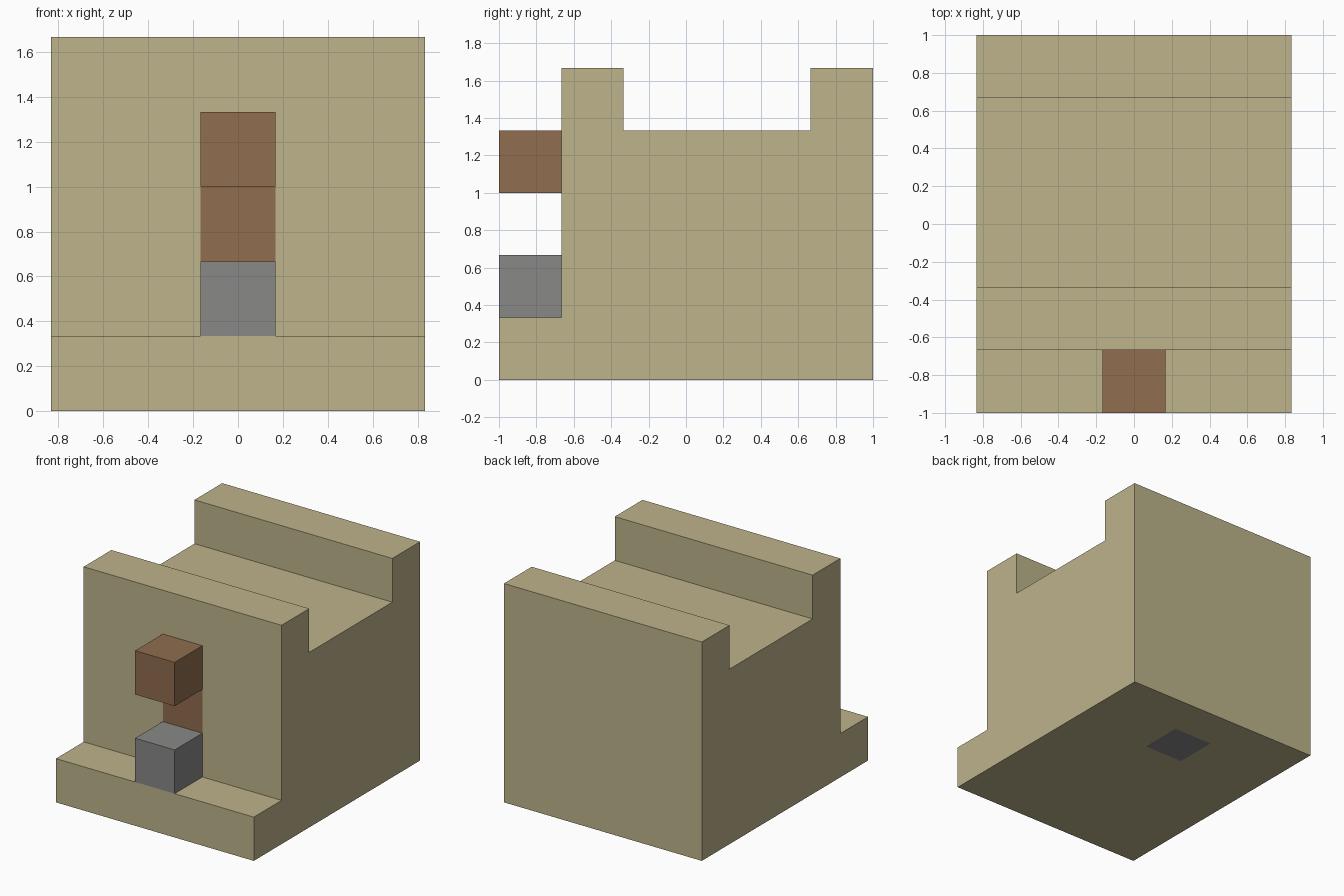
import bpy
import bmesh
from mathutils import Vector

cube = bpy.data.objects.get("Cube")
if cube:
    bpy.data.objects.remove(cube, do_unlink=True)

U = 1 / 3  # size of one building block


def make_material(name, color):
    mat = bpy.data.materials.new(name)
    mat.use_nodes = True
    mat.diffuse_color = (*color, 1)
    bsdf = mat.node_tree.nodes["Principled BSDF"]
    bsdf.inputs["Base Color"].default_value = (*color, 1)
    bsdf.inputs["Roughness"].default_value = 0.9
    return mat


tan = make_material("sand tan", (0.508, 0.451, 0.258))
brown = make_material("wood brown", (0.278, 0.153, 0.078))
grey = make_material("stone grey", (0.246, 0.246, 0.242))


def add_object(name, bm, materials):
    bmesh.ops.recalc_face_normals(bm, faces=bm.faces)
    mesh = bpy.data.meshes.new(name)
    bm.to_mesh(mesh)
    bm.free()
    for mat in materials:
        mesh.materials.append(mat)
    obj = bpy.data.objects.new(name, mesh)
    bpy.context.collection.objects.link(obj)
    return obj


def add_block(name, center, mat):
    bm = bmesh.new()
    bmesh.ops.create_cube(bm, size=U)
    bmesh.ops.translate(bm, verts=bm.verts, vec=Vector(center) * U)
    add_object(name, bm, [mat])


def paint_panel(bm, normal, level, low, high, index):
    """Cut a flush panel into the flat face at a level, and colour it."""
    normal = Vector(normal)

    def on_plane(face):
        return (face.normal.dot(normal) > 0.99 and
                abs(face.calc_center_median().dot(normal) - level * U) < 0.01)

    for axis in range(3):
        if low[axis] == high[axis]:
            continue
        for point in (low, high):
            direction = Vector((0, 0, 0))
            direction[axis] = 1
            faces = [f for f in bm.faces if on_plane(f)]
            edges = {e for f in faces for e in f.edges}
            verts = {v for f in faces for v in f.verts}
            bmesh.ops.bisect_plane(bm, geom=faces + list(edges) + list(verts),
                                   plane_co=Vector(point) * U, plane_no=direction)
    bm.normal_update()
    for face in bm.faces:
        center = face.calc_center_median() / U
        if on_plane(face) and all(a - 0.01 <= c <= b + 0.01
                                  for a, c, b in zip(low, center, high)):
            face.material_index = index


# Body: side profile with front step and roof channel, extruded across x
profile = [(-3, 0), (3, 0), (3, 5), (2, 5), (2, 4),
           (-1, 4), (-1, 5), (-2, 5), (-2, 1), (-3, 1)]
bm = bmesh.new()
side = bm.faces.new([bm.verts.new((-2.5 * U, y * U, z * U)) for y, z in profile])
extruded = bmesh.ops.extrude_face_region(bm, geom=[side], use_keep_orig=True)
moved = [v for v in extruded["geom"] if isinstance(v, bmesh.types.BMVert)]
bmesh.ops.translate(bm, verts=moved, vec=(5 * U, 0, 0))
bmesh.ops.recalc_face_normals(bm, faces=bm.faces)
bm.normal_update()

# Flush brown panel on the front wall and flush grey panel underneath
paint_panel(bm, (0, -1, 0), 2, (-0.5, -2, 2), (0.5, -2, 3), 1)
paint_panel(bm, (0, 0, -1), 0, (-0.5, 1, 0), (0.5, 2, 0), 2)
add_object("body", bm, [tan, brown, grey])

# Blocks standing out from the front wall
add_block("lower_front_block", (0, -2.5, 1.5), grey)
add_block("upper_front_block", (0, -2.5, 3.5), brown)
